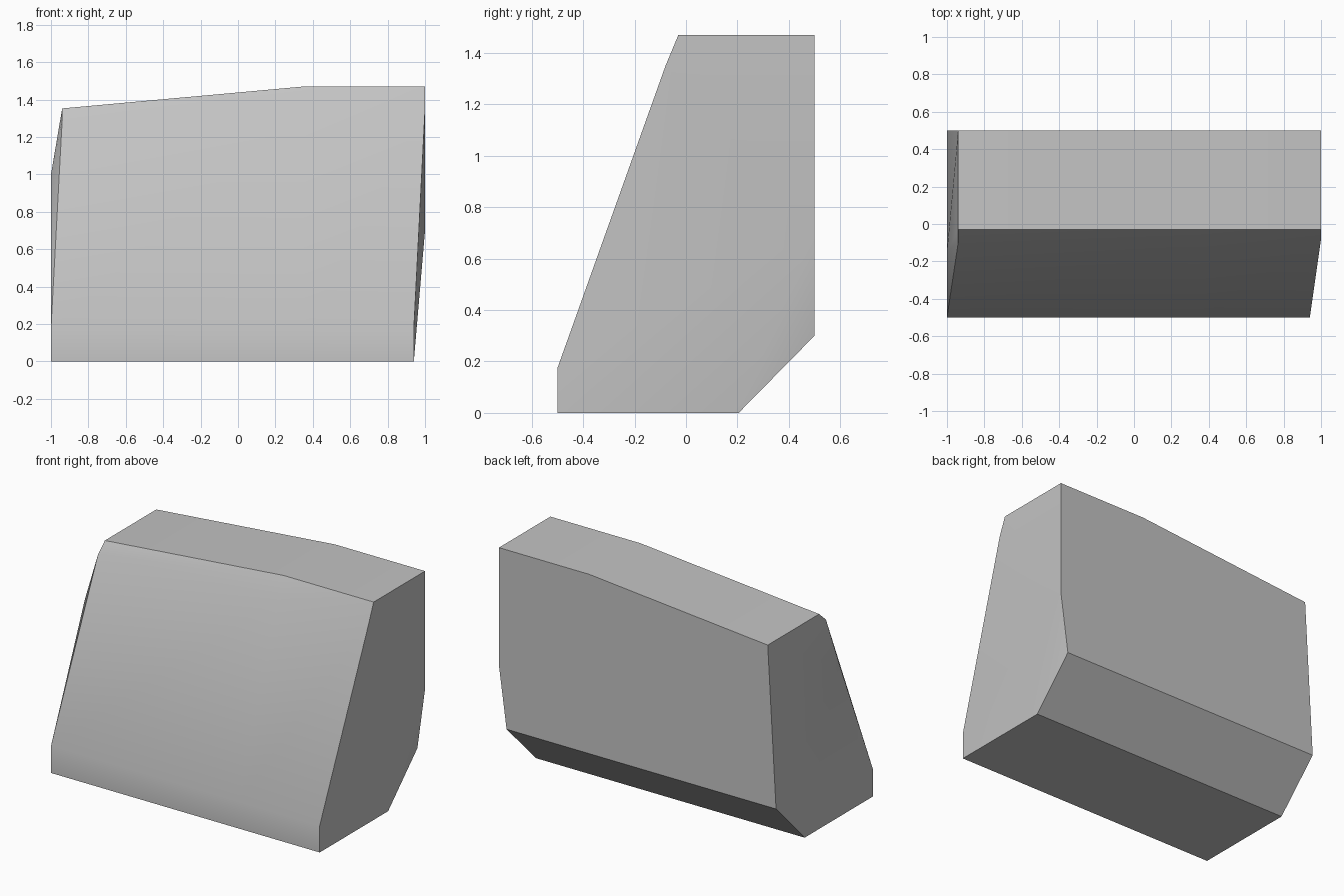
import bpy
import bmesh
from math import radians

default = bpy.data.objects.get("Cube")
if default:
    bpy.data.objects.remove(default, do_unlink=True)

# One flat grey for the whole block
grey = bpy.data.materials.new("light grey")
grey.use_nodes = True
colour = (0.55, 0.55, 0.55, 1.0)
grey.diffuse_color = colour
grey.node_tree.nodes["Principled BSDF"].inputs["Base Color"].default_value = colour

bm = bmesh.new()


def section(x_low, x_back, x_top, bend, top):
    """Ring: bottom front, lip, front bend, top front, top back, back low, bottom back."""
    points = [(x_low, -0.5, 0), (x_low, -0.5, 0.175),
              (x_top, *bend), (x_top, -0.03, top), (x_top, 0.5, top),
              (x_back, 0.5, 0.3), (x_low, 0.205, 0)]
    return [bm.verts.new(p) for p in points]


def fan(hub, ring):
    for a, b in zip(ring, ring[1:]):
        bm.faces.new((hub, a, b))


# Three cross-sections along the block; the top slopes down towards the right end
right = section(-1, -1, -0.94, (-0.1, 1.29), 1.353)
middle = section(0.35, 0.35, 0.35, (-0.08, 1.35), 1.47)
left = section(0.94, 0.945, 1, (-0.08, 1.35), 1.47)
back_corner = bm.verts.new((1, 0.5, 0.7))

# Skin between the cross-sections, with an extra corner in the back panel
for near, far in ((right, middle), (middle, left)):
    for i in range(7):
        j = (i + 1) % 7
        quad = [near[i], far[i], far[j], near[j]]
        if far is left and i == 4:
            quad.insert(2, back_corner)
        bm.faces.new(quad)

# Right end: facets meeting at a shallow peak
peak = bm.verts.new((-1, -0.15, 1.0))
fan(peak, right + right[:1])

# Left end: upright upper facet and a tapered lower part
bm.faces.new((back_corner, left[2], left[3], left[4]))
fan(back_corner, [left[5], left[6], left[0], left[1], left[2]])

bmesh.ops.recalc_face_normals(bm, faces=bm.faces[:])
mesh = bpy.data.meshes.new("wedge_block")
bm.to_mesh(mesh)
bm.free()
mesh.materials.append(grey)

block = bpy.data.objects.new("wedge_block", mesh)
bpy.context.collection.objects.link(block)
bpy.ops.object.select_all(action="DESELECT")
block.select_set(True)
bpy.context.view_layer.objects.active = block
bpy.ops.object.shade_smooth_by_angle(angle=radians(30))
